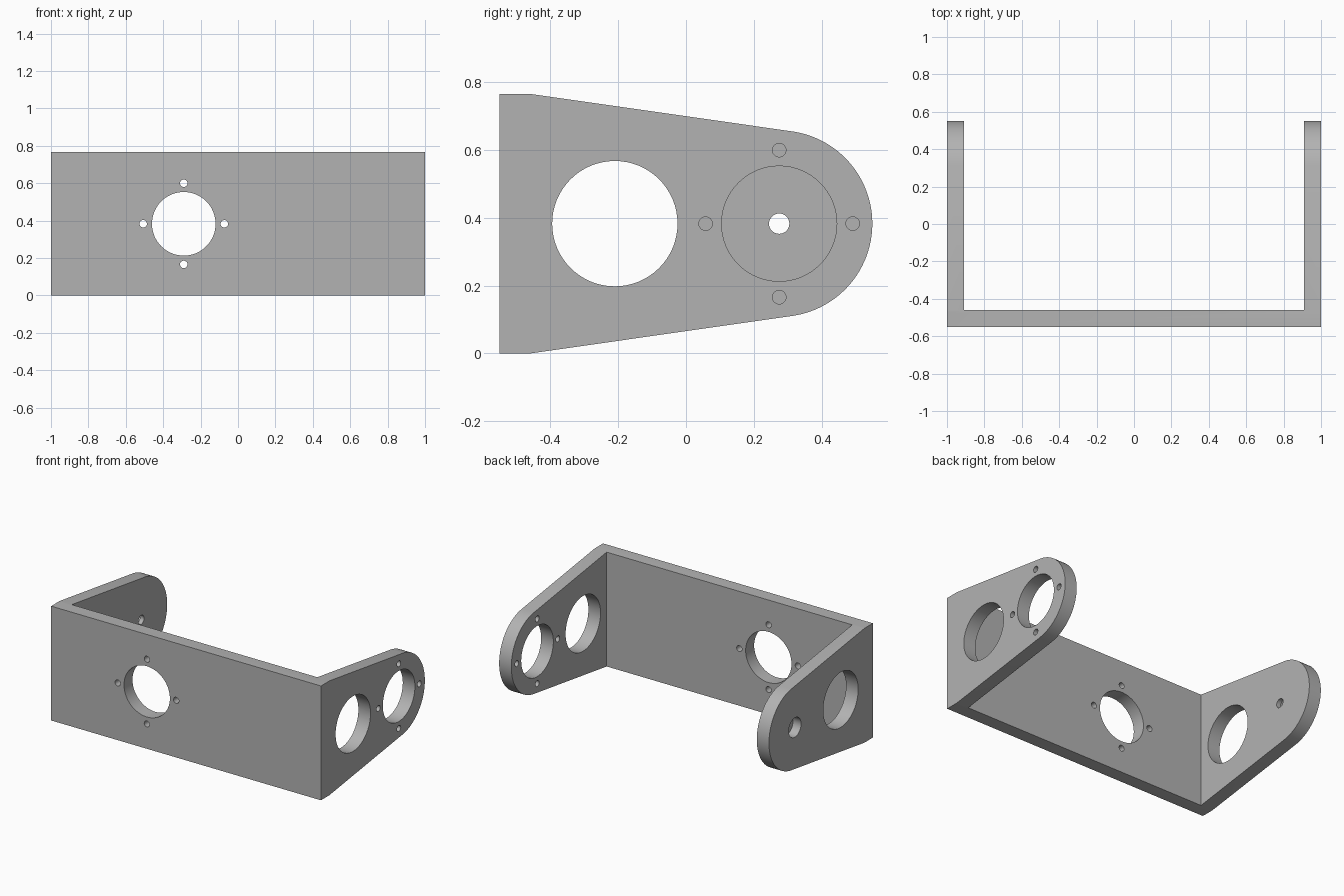
import bpy, bmesh, math
from mathutils import Matrix, Vector

cube = bpy.data.objects.get("Cube")
if cube:
    bpy.data.objects.remove(cube, do_unlink=True)

LENGTH, DEPTH, HEIGHT, WALL = 2.0, 1.1, 0.766, 0.09
X, Y, MID = LENGTH / 2, DEPTH / 2, HEIGHT / 2
TIP_R = 0.275
PIVOT_Y = Y - TIP_R

grey = bpy.data.materials.new("plain grey")
grey.use_nodes = True
grey.diffuse_color = (0.45, 0.45, 0.45, 1)
grey.node_tree.nodes["Principled BSDF"].inputs["Base Color"].default_value = grey.diffuse_color


def make_object(name, bm):
    bmesh.ops.recalc_face_normals(bm, faces=bm.faces)
    mesh = bpy.data.meshes.new(name)
    bm.to_mesh(mesh)
    bm.free()
    mesh.materials.append(grey)
    obj = bpy.data.objects.new(name, mesh)
    bpy.context.collection.objects.link(obj)
    return obj


def extrude_outline(name, points, direction):
    bm = bmesh.new()
    face = bm.faces.new([bm.verts.new(p) for p in points])
    result = bmesh.ops.extrude_face_region(bm, geom=[face])
    verts = [v for v in result["geom"] if isinstance(v, bmesh.types.BMVert)]
    bmesh.ops.translate(bm, verts=verts, vec=Vector(direction))
    return make_object(name, bm)


def combine(target, cutter, operation):
    cutter.hide_render = True
    mod = target.modifiers.new("cut", 'BOOLEAN')
    mod.object, mod.operation, mod.solver = cutter, operation, 'EXACT'
    bpy.context.view_layer.objects.active = target
    bpy.ops.object.modifier_apply(modifier=mod.name)
    bpy.data.objects.remove(cutter, do_unlink=True)


def drill(target, centre, radius, axis, length=0.3, segments=64):
    turn = Matrix.Rotation(math.pi / 2, 4, 'Y' if axis == 'X' else 'X')
    bm = bmesh.new()
    bmesh.ops.create_cone(bm, cap_ends=True, segments=segments, radius1=radius,
                          radius2=radius, depth=length,
                          matrix=Matrix.Translation(centre) @ turn)
    combine(target, make_object("drill", bm), 'DIFFERENCE')


def drill_mount(target, centre, axis):
    # Round opening ringed by four screw holes
    drill(target, centre, 0.17, axis)
    side = Vector((0, 1, 0)) if axis == 'X' else Vector((1, 0, 0))
    for offset in (side, -side, Vector((0, 0, 1)), Vector((0, 0, -1))):
        drill(target, Vector(centre) + offset * 0.217, 0.02, axis, segments=24)


# U-shaped bracket seen from above
inner = X - WALL
u_shape = [(-X, -Y, 0), (X, -Y, 0), (X, Y, 0), (inner, Y, 0),
           (inner, WALL - Y, 0), (-inner, WALL - Y, 0), (-inner, Y, 0), (-X, Y, 0)]
bracket = extrude_outline("bracket", u_shape, (0, 0, HEIGHT))

# Tapered, round-ended side outline trims both arms
reach = PIVOT_Y - (WALL - Y)
angle = math.pi - math.atan2(MID, reach) - math.acos(TIP_R / math.hypot(reach, MID))
side = [(-Y - 0.1, HEIGHT), (-Y - 0.1, 0), (WALL - Y, 0)]
steps = 48
for i in range(steps + 1):
    a = -angle + 2 * angle * i / steps
    side.append((PIVOT_Y + TIP_R * math.cos(a), MID + TIP_R * math.sin(a)))
side.append((WALL - Y, HEIGHT))
outline = extrude_outline("side_outline", [(-X - 0.1, y, z) for y, z in side],
                          (LENGTH + 0.2, 0, 0))
combine(bracket, outline, 'INTERSECT')

# Mounts in the front plate and the left arm
drill_mount(bracket, (-0.29, -Y + WALL / 2, MID), 'Y')
drill_mount(bracket, (X - WALL / 2, PIVOT_Y, MID), 'X')

# Lightening hole in each arm
for sign in (-1, 1):
    drill(bracket, (sign * (X - WALL / 2), -0.21, MID), 0.185, 'X')

# Pivot hole in the right arm, counterbored on the outside
drill(bracket, (-X + WALL / 2, PIVOT_Y, MID), 0.03, 'X', segments=32)
drill(bracket, (-X, PIVOT_Y, MID), 0.065, 'X', length=0.12, segments=48)

# Smooth curved walls, sharp plate edges
bpy.ops.object.select_all(action='DESELECT')
bracket.select_set(True)
bpy.context.view_layer.objects.active = bracket
bpy.ops.object.shade_smooth_by_angle(angle=math.radians(30))
